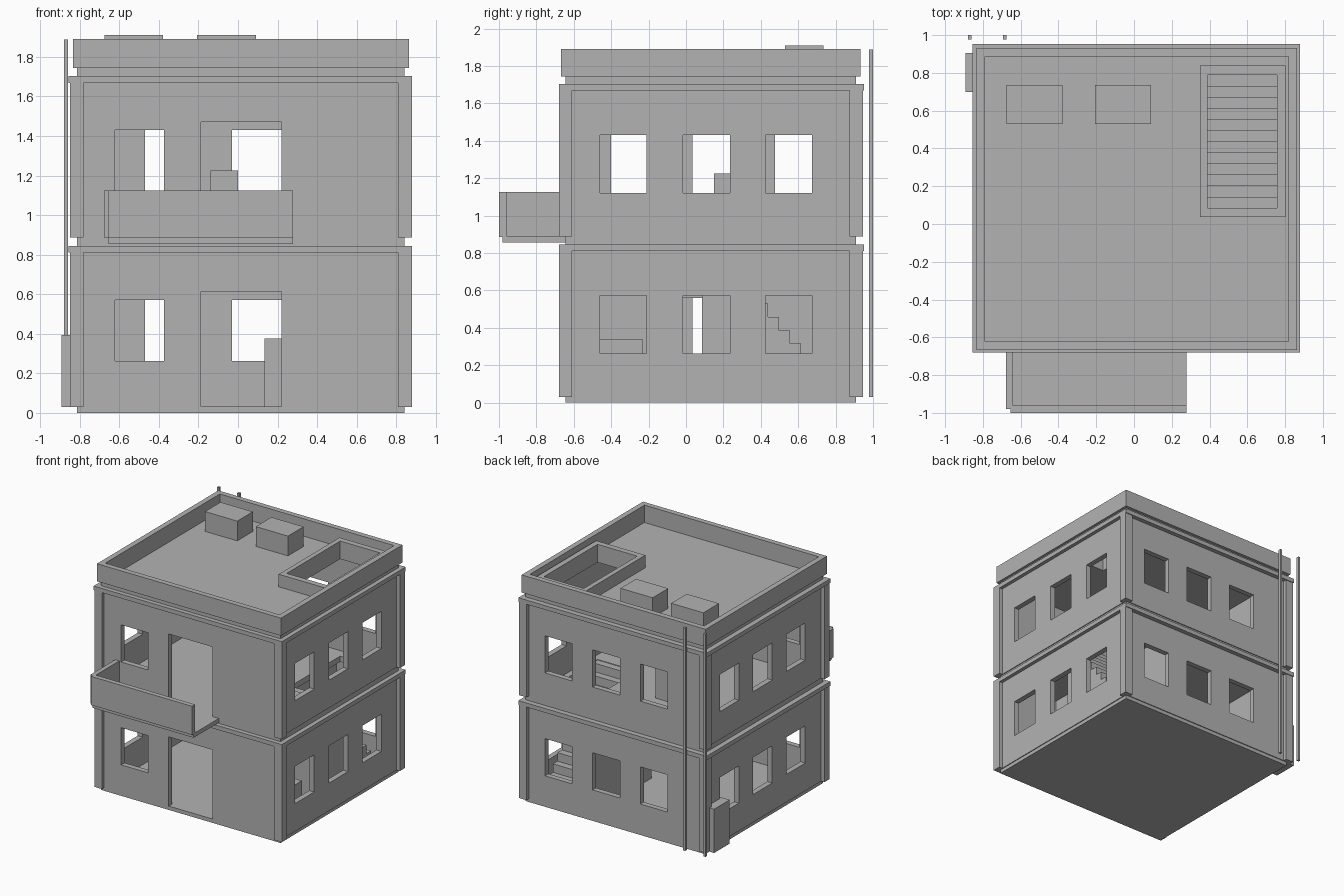
import bpy

cube = bpy.data.objects.get("Cube")
if cube:
    bpy.data.objects.remove(cube, do_unlink=True)

grey = bpy.data.materials.new("plain grey")
grey.use_nodes = True
colour = (0.45, 0.45, 0.45, 1)
grey.diffuse_color = colour
grey.node_tree.nodes["Principled BSDF"].inputs["Base Color"].default_value = colour


def box(name, x, y, z):
    """Box from (low, high) ranges on each axis."""
    verts = [(a, b, c) for a in x for b in y for c in z]
    faces = [(0, 1, 3, 2), (4, 6, 7, 5), (0, 4, 5, 1),
             (2, 3, 7, 6), (0, 2, 6, 4), (1, 5, 7, 3)]
    mesh = bpy.data.meshes.new(name)
    mesh.from_pydata(verts, [], faces)
    mesh.materials.append(grey)
    ob = bpy.data.objects.new(name, mesh)
    bpy.context.collection.objects.link(ob)
    return ob


def cut(ob, x, y, z):
    """Cut a box-shaped hole, then discard the cutter."""
    cutter = box("cutter", x, y, z)
    cutter.hide_render = True
    mod = ob.modifiers.new("hole", 'BOOLEAN')
    mod.operation, mod.solver, mod.object = 'DIFFERENCE', 'EXACT', cutter
    bpy.context.view_layer.objects.active = ob
    bpy.ops.object.modifier_apply(modifier=mod.name)
    bpy.data.objects.remove(cutter, do_unlink=True)


def inset(r, d):
    return (r[0] + d, r[1] - d)


# Main footprint and openings
X, Y = (-0.85, 0.88), (-0.68, 0.945)
WALL_X, WALL_Y = inset(X, 0.03), inset(Y, 0.03)
CORE_X, CORE_Y = inset(X, 0.037), inset(Y, 0.037)
ROOM_X, ROOM_Y = inset(X, 0.075), inset(Y, 0.075)
WELL_X, WELL_Y = (0.39, 0.757), (0.085, 0.79)
WIDTH = 0.25
FRONT_WINDOW = -0.623
BACK_WINDOWS = (-0.47, -0.03, 0.41)
RIGHT_WINDOWS = (-0.46, -0.015, 0.425)
LEFT_WINDOWS = (-0.40, 0.035, 0.475)
FAR = 1.2


def storey(label, base):
    top = base + 0.815
    walls = box(label + "_walls", WALL_X, WALL_Y, (base, top))
    cut(walls, ROOM_X, ROOM_Y, (base - 0.1, top + 0.1))
    sill = (base + 0.232, base + 0.542)
    cut(walls, (FRONT_WINDOW, FRONT_WINDOW + WIDTH), (-FAR, -0.5), sill)
    cut(walls, (-0.187, 0.22), (-FAR, -0.5), (base - 0.1, base + 0.583))
    for x in BACK_WINDOWS:
        cut(walls, (x, x + WIDTH), (0.8, FAR), sill)
    for y in RIGHT_WINDOWS:
        cut(walls, (0.7, FAR), (y, y + WIDTH), sill)
    for y in LEFT_WINDOWS:
        cut(walls, (-FAR, -0.7), (y, y + WIDTH), sill)
    # Corner pilasters and the rail along the top
    for i, px in enumerate(((X[0], X[0] + 0.07), (X[1] - 0.07, X[1]))):
        for j, py in enumerate(((Y[0], Y[0] + 0.07), (Y[1] - 0.07, Y[1]))):
            box(f"{label}_pilaster_{i}{j}", px, py, (base, top - 0.035))
    rail = box(label + "_rail", (X[0] - 0.006, X[1]), (Y[0], Y[1] + 0.007),
               (top - 0.035, top))
    cut(rail, ROOM_X, ROOM_Y, (base, top + 0.1))


# Plinth, storeys and slabs
box("plinth", CORE_X, CORE_Y, (0, 0.032))
storey("lower", 0.03)
storey("upper", 0.888)
middle_slab = box("middle_slab", CORE_X, CORE_Y, (0.843, 0.89))
roof_slab = box("roof_slab", CORE_X, CORE_Y, (1.70, 1.745))
for slab in (middle_slab, roof_slab):
    cut(slab, WELL_X, WELL_Y, (0.5, 2))

# Roof parapet, hatch curb and two roof boxes
PARAPET_X, PARAPET_Y = inset(X, 0.016), inset(Y, 0.013)
parapet = box("parapet", PARAPET_X, PARAPET_Y, (1.743, 1.89))
cut(parapet, inset(PARAPET_X, 0.045), inset(PARAPET_Y, 0.045), (1.5, 2))
curb = box("hatch_curb", (0.35, 0.803), (0.037, 0.838), (1.743, 1.85))
cut(curb, WELL_X, WELL_Y, (1.5, 2))
for n, x in enumerate((-0.675, -0.207)):
    box(f"roof_box_{n}", (x, x + 0.297), (0.53, 0.735), (1.743, 1.91))

# Staircase rising towards the front, solid beneath
STEPS = 12
run, rise = (WELL_Y[1] - WELL_Y[0]) / STEPS, 0.855 / STEPS
for n in range(STEPS):
    high = WELL_Y[1] - n * run
    box(f"stair_{n}", WELL_X, (high - run, high), (0.03, 0.03 + (n + 1) * rise))

# Interior partition with a doorway, and simple furniture
partition = box("partition", (0.26, 0.30), ROOM_Y, (0.03, 0.845))
cut(partition, (0, 0.5), (-0.15, 0.085), (0, 0.56))
box("lower_cabinet", (0.135, 0.26), (-0.5, -0.2), (0.03, 0.375))
box("lower_counter", (0.5, 0.75), (-0.6, -0.23), (0.03, 0.337))
box("upper_cabinet", (-0.14, 0.0), (0.15, 0.4), (0.888, 1.225))

# Balcony, open at its left end
box("balcony_slab", (-0.655, 0.277), (-0.98, -0.64), (0.855, 0.89))
box("balcony_front", (-0.655, 0.277), (-1.0, -0.96), (0.886, 1.125))
box("balcony_side", (-0.677, -0.64), (-0.98, -0.64), (0.886, 1.125))

# Rain pipes and service box
for n, x in enumerate((-0.88, -0.694)):
    box(f"rain_pipe_{n}", (x, x + 0.02), (0.978, 1.0), (0.03, 1.888))
box("service_box", (-0.893, -0.81), (0.70, 0.905), (0.03, 0.395))
